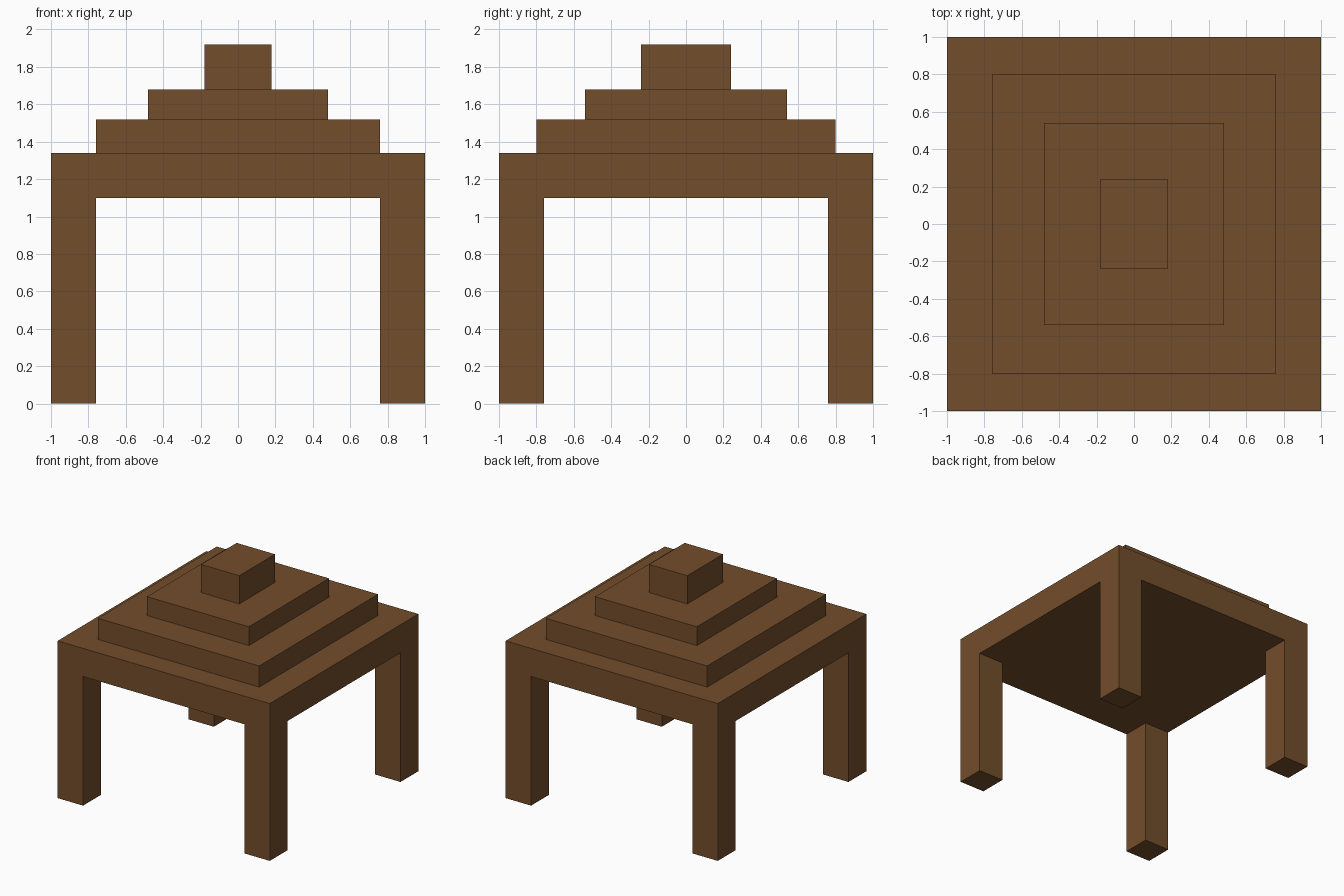
import bpy

cube = bpy.data.objects.get("Cube")
if cube:
    bpy.data.objects.remove(cube, do_unlink=True)

# Single brown wood colour
wood = bpy.data.materials.new("brown_wood")
wood.use_nodes = True
BROWN = (0.171, 0.075, 0.024, 1.0)
wood.diffuse_color = BROWN
bsdf = wood.node_tree.nodes["Principled BSDF"]
bsdf.inputs["Base Color"].default_value = BROWN
bsdf.inputs["Roughness"].default_value = 0.8


def box(name, x, y, half_x, half_y, z0, z1):
    """Box centred on (x, y), spanning z0 to z1."""
    bpy.ops.mesh.primitive_cube_add(size=2, location=(x, y, (z0 + z1) / 2))
    obj = bpy.context.object
    obj.name = name
    obj.scale = (half_x, half_y, (z1 - z0) / 2)
    bpy.ops.object.transform_apply(location=False, rotation=False, scale=True)
    obj.data.materials.append(wood)
    return obj


LEG = 0.24        # leg thickness
SLAB_Z = 1.10     # underside of the roof

# Four corner legs, flush with the slab edges
for side, sx in (("left", 1), ("right", -1)):
    for end, sy in (("front", -1), ("back", 1)):
        c = 1 - LEG / 2
        box(f"{end}_{side}_leg", sx * c, sy * c, LEG / 2, LEG / 2, 0, SLAB_Z)

# Stepped roof: name, half width, half depth, top height
tiers = [
    ("roof_slab", 1.00, 1.00, 1.34),
    ("lower_step", 0.76, 0.80, 1.52),
    ("upper_step", 0.48, 0.54, 1.68),
    ("top_block", 0.18, 0.24, 1.92),
]
z = SLAB_Z
for name, hx, hy, top in tiers:
    box(name, 0, 0, hx, hy, z, top)
    z = top
